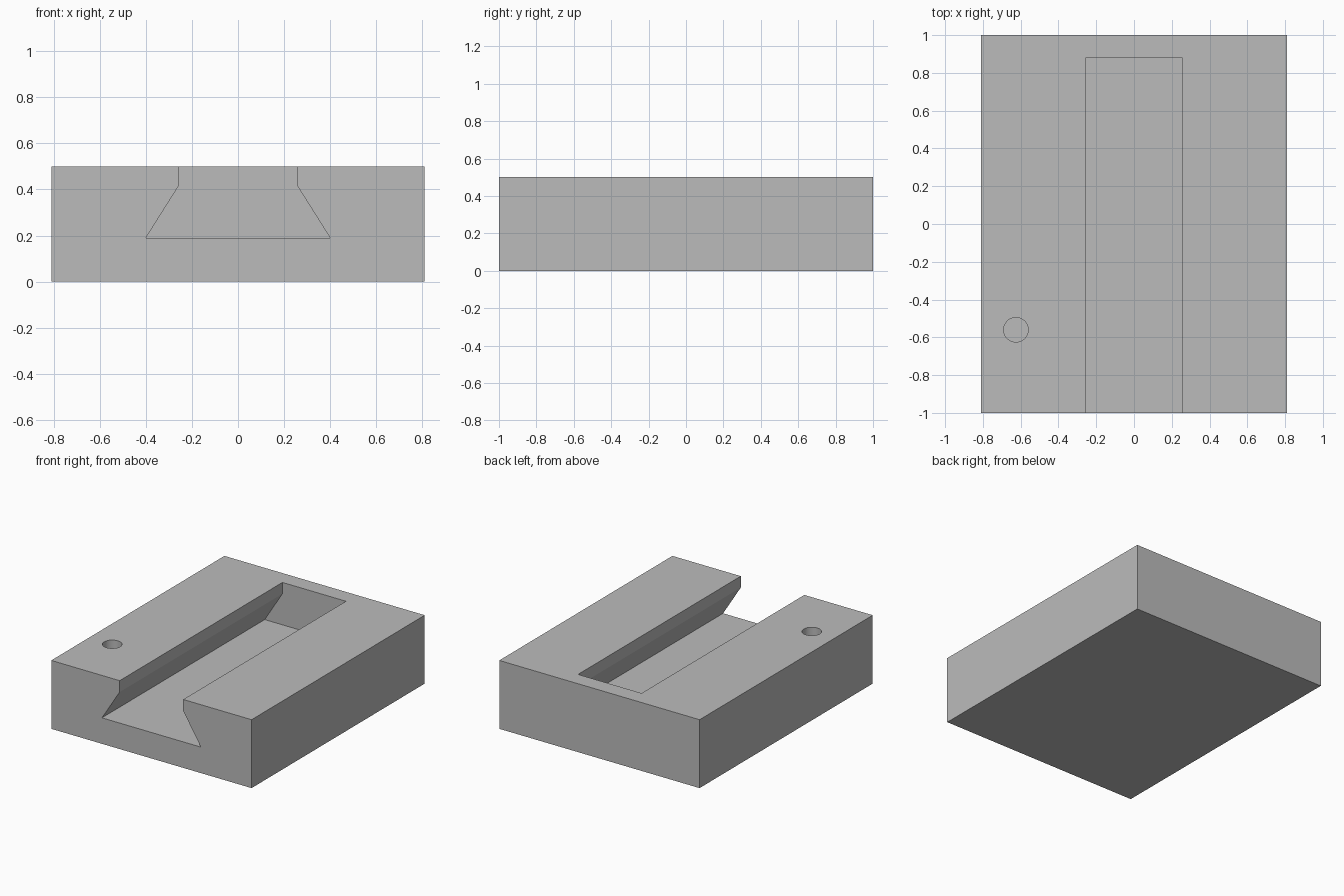
import bpy
import bmesh

if "Cube" in bpy.data.objects:
    bpy.data.objects.remove(bpy.data.objects["Cube"], do_unlink=True)

WIDTH, LENGTH, HEIGHT = 1.62, 2.0, 0.5
HOLE_X, HOLE_Y, HOLE_RADIUS, HOLE_DEPTH = -0.625, -0.56, 0.065, 0.25

grey = bpy.data.materials.new("plain grey")
grey.use_nodes = True
colour = (0.5, 0.5, 0.5, 1)
grey.diffuse_color = colour
grey.node_tree.nodes["Principled BSDF"].inputs["Base Color"].default_value = colour


def extrude_profile(name, profile, y_front, y_back):
    """Sweep an x-z outline along y into a closed solid."""
    bm = bmesh.new()
    face = bm.faces.new([bm.verts.new((x, y_front, z)) for x, z in profile])
    swept = bmesh.ops.extrude_face_region(bm, geom=[face])["geom"]
    verts = [v for v in swept if isinstance(v, bmesh.types.BMVert)]
    bmesh.ops.translate(bm, verts=verts, vec=(0, y_back - y_front, 0))
    bmesh.ops.recalc_face_normals(bm, faces=bm.faces)
    mesh = bpy.data.meshes.new(name)
    bm.to_mesh(mesh)
    bm.free()
    mesh.materials.append(grey)
    obj = bpy.data.objects.new(name, mesh)
    bpy.context.collection.objects.link(obj)
    return obj


def mirrored(half):
    """Complete a half outline across x = 0."""
    return half + [(-x, z) for x, z in reversed(half)]


# Rectangular block
block = extrude_profile("dovetail_block", mirrored([(WIDTH / 2, 0), (WIDTH / 2, HEIGHT)]),
                        -LENGTH / 2, LENGTH / 2)

# Dovetail slot, open at the front and closed near the back
slot = extrude_profile("slot_cutter",
                       mirrored([(0.4, 0.19), (0.257, 0.417), (0.257, HEIGHT + 0.1)]),
                       -LENGTH / 2 - 0.1, 0.88)

# Blind round hole
bpy.ops.mesh.primitive_cylinder_add(vertices=48, radius=HOLE_RADIUS, depth=HOLE_DEPTH * 2,
                                    location=(HOLE_X, HOLE_Y, HEIGHT))
hole = bpy.context.object
hole.name = "hole_cutter"
hole.data.materials.append(grey)

# Cut both openings, then discard the cutters
bpy.context.view_layer.objects.active = block
for cutter in (slot, hole):
    cutter.hide_render = True
    cut = block.modifiers.new(cutter.name, "BOOLEAN")
    cut.operation = "DIFFERENCE"
    cut.solver = "EXACT"
    cut.object = cutter
    bpy.ops.object.modifier_apply(modifier=cut.name)
    bpy.data.objects.remove(cutter, do_unlink=True)

# Smooth the hole wall while keeping every machined edge sharp
bpy.ops.object.select_all(action="DESELECT")
block.select_set(True)
bpy.ops.object.shade_smooth_by_angle(angle=0.5)
